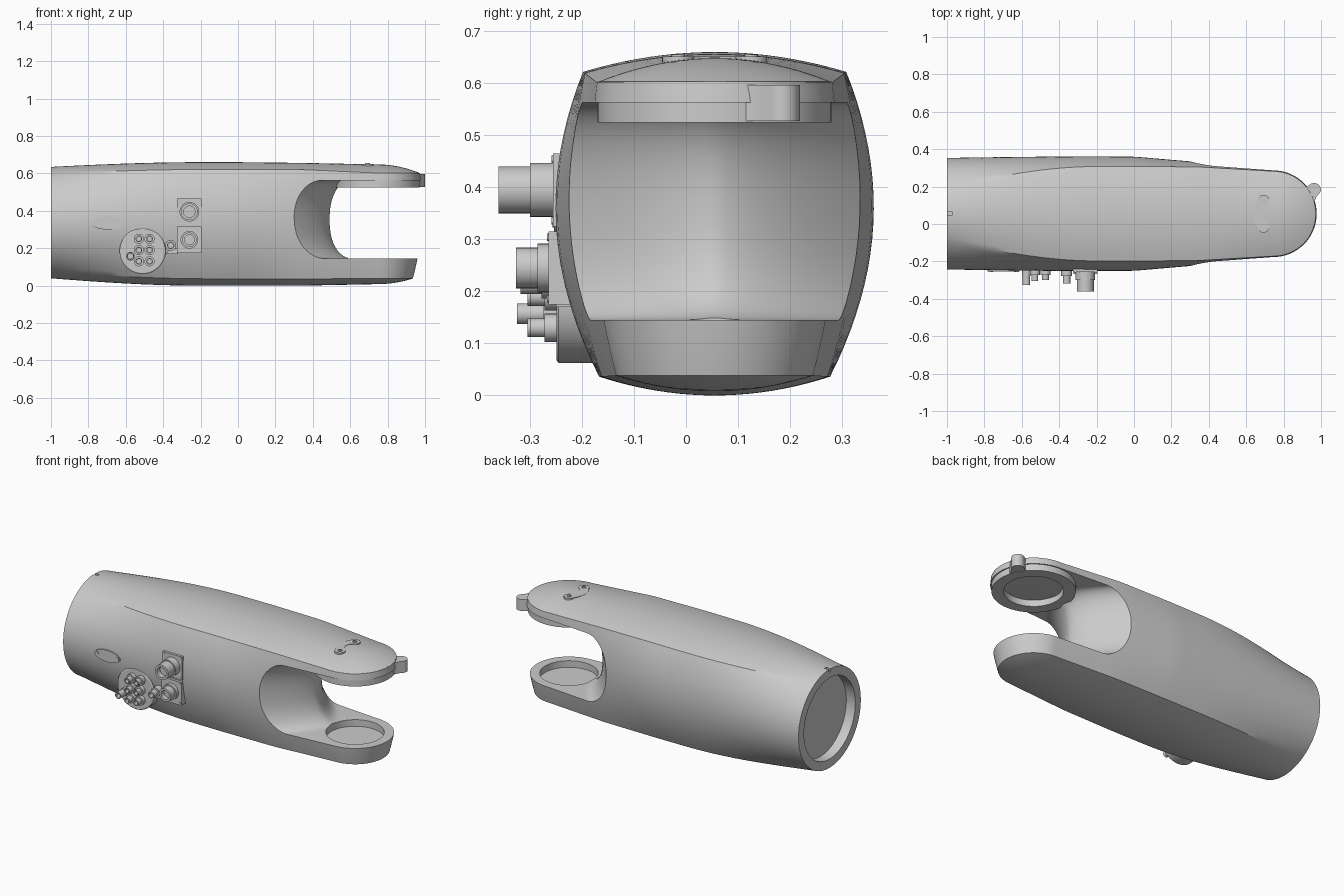
import bpy, bmesh, math
from mathutils import Vector

if "Cube" in bpy.data.objects:
    bpy.data.objects.remove(bpy.data.objects["Cube"])

CY, PX = 0.055, 0.745          # body centre line (y) and pivot position (x)
PI = math.pi


def make(name, verts, faces, angle=30):
    me = bpy.data.meshes.new(name)
    me.from_pydata(verts, [], faces)
    bm = bmesh.new()
    bm.from_mesh(me)
    bmesh.ops.remove_doubles(bm, verts=bm.verts, dist=1e-5)
    bmesh.ops.recalc_face_normals(bm, faces=bm.faces)
    bm.to_mesh(me)
    bm.free()
    ob = bpy.data.objects.new(name, me)
    bpy.context.collection.objects.link(ob)
    smooth(ob, angle)
    return ob


def smooth(ob, angle=30):
    bpy.ops.object.select_all(action='DESELECT')
    ob.select_set(True)
    bpy.context.view_layer.objects.active = ob
    bpy.ops.object.shade_smooth_by_angle(angle=math.radians(angle))


def loft(name, rows, caps=(True, True), ring=False):
    n, m = len(rows[0]), len(rows)
    verts = [v for r in rows for v in r]
    faces = []
    for i in range(m if ring else m - 1):
        for j in range(n):
            k, i2 = (j + 1) % n, (i + 1) % m
            faces.append((i * n + j, i * n + k, i2 * n + k, i2 * n + j))
    if caps[0]:
        faces.append(tuple(range(n)))
    if caps[1]:
        faces.append(tuple(range((m - 1) * n, m * n)))
    return make(name, verts, faces)


def place(u, v, h, axis):
    # Z: plan (x, y) raised to z = h; Y: front elevation (x, z) at y = h; X: (y, z) at x = h
    return {'Z': (u, v, h), 'Y': (u, h, v), 'X': (h, u, v)}[axis]


def lathe(name, c, profile, axis='Y', n=40, closed=False):
    rows = [[place(c[0] + r * math.cos(2 * PI * k / n), c[1] + r * math.sin(2 * PI * k / n), h, axis)
             for k in range(n)] for r, h in profile]
    return loft(name, rows, (not closed, not closed), closed)


def prism(name, pts, a, b, axis):
    return loft(name, [[place(u, v, h, axis) for u, v in pts] for h in (a, b)])


def cut(target, cutter):
    mod = target.modifiers.new('cut', 'BOOLEAN')
    mod.operation, mod.solver, mod.object = 'DIFFERENCE', 'EXACT', cutter
    cutter.hide_render = True
    bpy.context.view_layer.objects.active = target
    bpy.ops.object.modifier_apply(modifier=mod.name)
    bpy.data.objects.remove(cutter)


# Body cross-section: round at the rear, four shallow arcs towards the fork
KX = (-1, 0, 0.35, PX)
KEYS = dict(zt=(.66, .66, .656, .648), zct=(.618, .622, .62, .602),
            zb=(0, 0, 0, .008), zcb=(.04, .036, .036, .038),
            hct=(.25, .253, .25, .227), hcb=(.22, .222, .218, .19),
            bulge=(.072, .067, .04, .028))


def key(name, x):
    v = KEYS[name]
    for i in range(3):
        if x <= KX[i + 1]:
            return v[i] + (v[i + 1] - v[i]) * (x - KX[i]) / (KX[i + 1] - KX[i])
    return v[3]


def section(x, n=20):
    zt, zct, zb, zcb, hct, hcb, bulge = [key(k, x) for k in KEYS]
    w = math.sin(PI / 2 * min(1, (x + 1) / 0.8))
    a = math.radians(62)
    out = []
    for arc in range(4):
        for i in range(n):
            t = i / n
            p = 4 * t * (1 - t)
            side = hcb + (hct - hcb) * t + bulge * p
            sq, ang = [
                ((side, zcb + (zct - zcb) * t), -a + 2 * a * t),
                ((hct * (1 - 2 * t), zct + (zt - zct) * p), a + (PI - 2 * a) * t),
                ((-(hct + (hcb - hct) * t + bulge * p), zct + (zcb - zct) * t), PI - a + 2 * a * t),
                ((hcb * (2 * t - 1), zcb + (zb - zcb) * p), PI + a + (PI - 2 * a) * t)][arc]
            cy, cz = .298 * math.cos(ang), .337 + .298 * math.sin(ang)
            out.append((cy + (sq[0] - cy) * w, cz + (sq[1] - cz) * w))
    return out


# Main body, its nose is the last section swung round the pivot
rows = []
for i in range(33):
    x = -1 + (PX + 1) * i / 32
    rows.append([(x, CY + d, z) for d, z in section(x)])
for i in range(1, 17):
    f = PI / 2 * i / 16
    rows.append([(PX + abs(d) * math.sin(f), CY + d * math.cos(f), z) for d, z in section(PX)])
body = loft('main_body', rows, (True, False))

# Fork opening with a ridge-shaped back wall
rows = []
for i in range(41):
    d = -0.4 + 0.8 * i / 40
    x0 = 0.49 - 0.18 * (abs(d) / 0.27) ** 1.5
    row = []
    for k in range(25):
        t = -math.cos(PI * k / 24)
        x = x0 + 0.12 * (1 - math.sqrt(max(0, 1 - abs(t) ** 2.4)))
        row.append((x, CY + d, 0.354 + 0.209 * t))
    rows.append(row + [(1.3, CY + d, 0.563), (1.3, CY + d, 0.145)])
cut(body, loft('fork_cutter', rows))

# Sockets: lower pivot, rear end, rear alignment slot
cut(body, lathe('pivot_cutter', (PX, CY), [(.16, .105), (.16, .3)], 'Z', 64))
cut(body, lathe('rear_cutter', (CY, .337), [(.245, -1.2), (.245, -.94)], 'X', 64))
cut(body, prism('slot_cutter', [(-1.1, .047), (-.97, .047), (-.97, .063), (-1.1, .063)], .62, .8, 'Z'))
smooth(body)

# Upper pivot ring and its stop tab
lathe('upper_pivot_ring', (PX, CY), [(.16, .525), (.225, .525), (.225, .603), (.16, .603)], 'Z', 64, True)
tab = [(.90, .10), (.962, .115), (.975, .145)]
tab += [(.963 + .036 * math.cos(a), .185 + .034 * math.sin(a)) for a in [-.6 + 2.6 * k / 10 for k in range(11)]]
prism('stop_tab', tab + [(.925, .2), (.88, .18)], .527, .597, 'Z')

# Crescent cover with two screws on the upper arm
arc = [math.radians(132 + 96 * k / 16) for k in range(17)]
outer = [(PX + .108 * math.cos(a), CY + .108 * math.sin(a)) for a in arc]
inner = [(PX + .062 * math.cos(a), CY + .062 * math.sin(a)) for a in reversed(arc)]
prism('crescent_cover', outer + inner, .62, .651, 'Z')
for s in (-1, 1):
    y = CY + s * .07
    lathe('cover_end', (.693, y), [(.031, .62), (.031, .651)], 'Z', 24)
    lathe('cover_screw', (.693, y), [(.013, .64), (.013, .655), (.006, .655), (.006, .652)], 'Z', 16)


def socket(name, c, r1, y1, r2, y2, y0=-.2, n=32):
    hole = r2 * .68
    lathe(name, c, [(r1, y0), (r1, y1), (r2, y1), (r2, y2), (hole, y2), (hole, y2 + .03)], 'Y', n)


# Round connector plate with its small plugs
lathe('connector_plate', (-.51, .185), [(.123, -.15), (.123, -.245), (.117, -.249)], 'Y', 56)
for z in (.13, .19, .25):
    for x, y in ((-.53, -.305), (-.473, -.3)):
        socket('small_plug', (x, z), .027, -.272, .018, y)
socket('long_plug', (-.575, .157), .023, -.275, .02, -.325)
socket('side_plug', (-.36, .215), .029, -.278, .02, -.318)

# Two square mounting plates with large sockets
for z, y, dat in ((.395, -.256, (.052, -.3, .045, -.36)), (.245, -.264, (.047, -.285, .039, -.327))):
    prism('socket_plate', [(-.326, z - .07), (-.194, z - .07), (-.194, z + .07), (-.326, z + .07)], -.19, y, 'Y')
    socket('large_socket', (-.26, z), *dat)
    for sx in (-1, 1):
        for sz in (-1, 1):
            lathe('plate_screw', (-.26 + sx * .055, z + sz * .059), [(.007, -.22), (.007, y - .003)], 'Y', 12)
prism('plate_foot', [(-.385, .17), (-.32, .17), (-.32, .20), (-.37, .19)], -.19, -.25, 'Y')

# Oval cover with two screws
oval = [(-.698 + .085 * math.cos(2 * PI * k / 40), .335 + .035 * math.sin(2 * PI * k / 40)) for k in range(40)]
prism('oval_cover', oval, -.2, -.2535, 'Y')
for x in (-.766, -.63):
    lathe('oval_screw', (x, .335), [(.012, -.22), (.012, -.257)], 'Y', 16)
